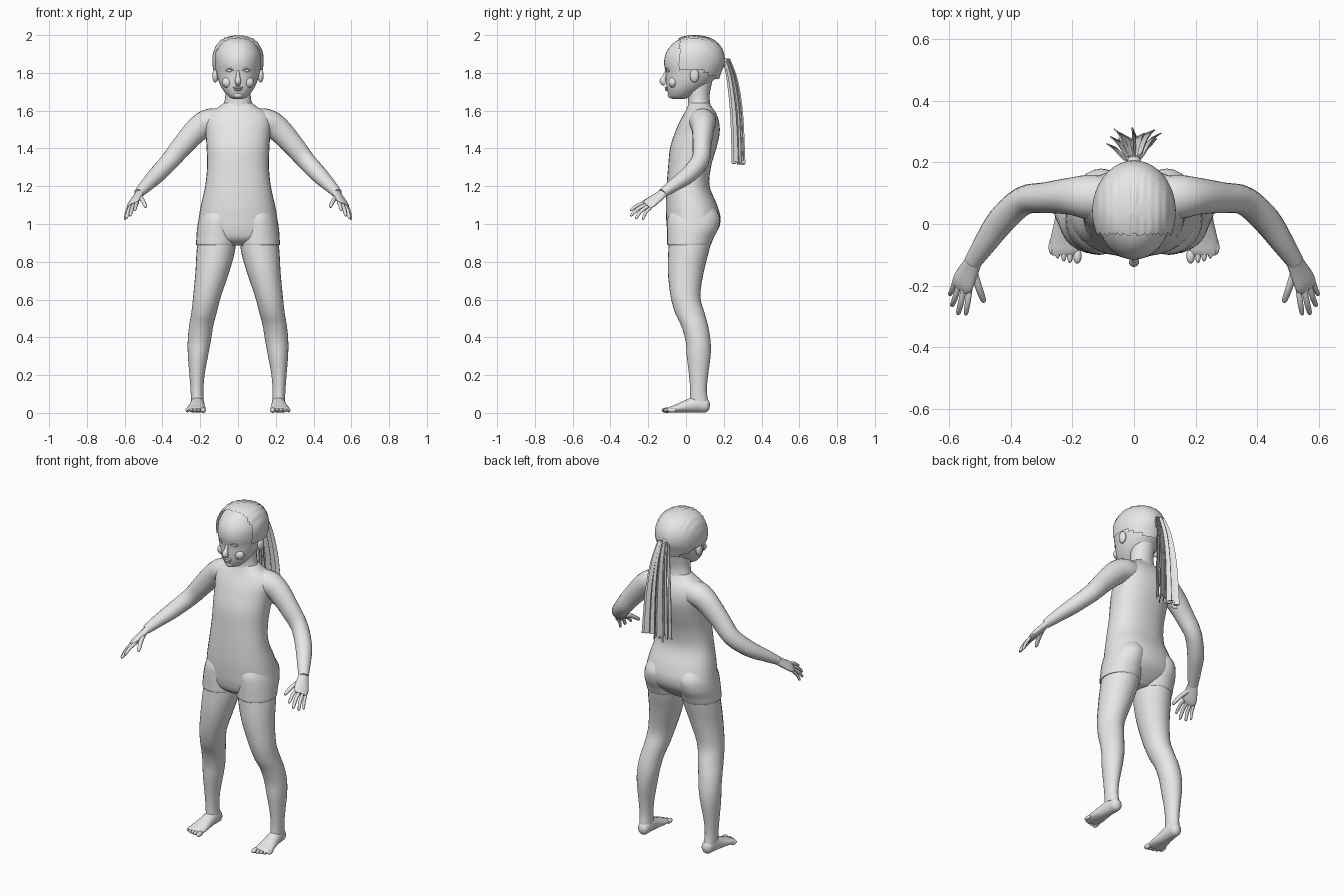
import bpy, bmesh, math, random
from mathutils import Vector

random.seed(4)
GREY = bpy.data.materials.new("light grey")
GREY.diffuse_color = (0.8, 0.8, 0.8, 1)


def finish(bm, name, angle=50):
    bmesh.ops.recalc_face_normals(bm, faces=bm.faces)
    me = bpy.data.meshes.new(name)
    bm.to_mesh(me)
    bm.free()
    me.materials.append(GREY)
    ob = bpy.data.objects.new(name, me)
    bpy.context.collection.objects.link(ob)
    bpy.ops.object.select_all(action='DESELECT')
    ob.select_set(True)
    bpy.context.view_layer.objects.active = ob
    bpy.ops.object.shade_smooth_by_angle(angle=math.radians(angle))
    return ob


def smooth_rows(rows, steps):
    """Catmull-Rom interpolation between rows of numbers."""
    out = []
    for i in range(len(rows) - 1):
        a, b, c, d = (rows[max(0, min(len(rows) - 1, i + k))] for k in (-1, 0, 1, 2))
        for s in range(steps):
            t = s / steps
            out.append([0.5 * (2*q + (r-p)*t + (2*p-5*q+4*r-w)*t*t + (3*q-p-3*r+w)*t**3)
                        for p, q, r, w in zip(a, b, c, d)])
    return out + [list(rows[-1])]


def bridge_rings(bm, rings):
    n = len(rings[0])
    for a, b in zip(rings, rings[1:]):
        for i in range(n):
            bm.faces.new((a[i], a[(i+1) % n], b[(i+1) % n], b[i]))
    bm.faces.new(rings[0])
    bm.faces.new(rings[-1])


def stack(name, rows, sides=32, steps=4, power=2.0, mirror=1, keep=None):
    """Level rings: z, centre x, front y, back y, half width."""
    bm = bmesh.new()
    rings = []
    for z, cx, y0, y1, rx in smooth_rows(rows, steps):
        ring = []
        for k in range(sides):
            a = 2 * math.pi * k / sides
            c, s = math.cos(a), math.sin(a)
            x = math.copysign(abs(c) ** (2/power), c) * rx
            y = math.copysign(abs(s) ** (2/power), s) * (y1-y0) / 2
            ring.append(bm.verts.new((mirror*(cx+x), (y0+y1)/2 + y, z)))
        rings.append(ring)
    bridge_rings(bm, rings)
    if keep:
        drop = [f for f in bm.faces if not keep(f.calc_center_median())]
        bmesh.ops.delete(bm, geom=drop, context='FACES')
    return finish(bm, name)


def limb(name, rows, side=(0, 0, 1), sides=16, steps=4, mirror=1):
    """Tube along a path: x, y, z, radius along side, radius across."""
    bm = bmesh.new()
    pts = smooth_rows(rows, steps)
    rings = []
    for i, r in enumerate(pts):
        t = Vector(pts[min(i+1, len(pts)-1)][:3]) - Vector(pts[max(i-1, 0)][:3])
        t.normalize()
        u = Vector(side)
        u = (u - t * u.dot(t)).normalized()
        v = t.cross(u)
        ring = []
        for k in range(sides):
            a = 2 * math.pi * k / sides
            p = Vector(r[:3]) + u*math.cos(a)*r[3] + v*math.sin(a)*r[4]
            ring.append(bm.verts.new((mirror*p.x, p.y, p.z)))
        rings.append(ring)
    bridge_rings(bm, rings)
    return finish(bm, name)


def blob(name, loc, size):
    bm = bmesh.new()
    bmesh.ops.create_uvsphere(bm, u_segments=16, v_segments=10, radius=1)
    for v in bm.verts:
        v.co = Vector(loc) + Vector(a*b for a, b in zip(v.co, size))
    return finish(bm, name)


# Plain fitted one-piece suit over the trunk
stack("bodysuit", [
    (0.885, 0, -0.04, 0.08, 0.06), (0.92, 0, -0.085, 0.125, 0.165),
    (0.97, 0, -0.10, 0.17, 0.212), (1.03, 0, -0.105, 0.183, 0.208),
    (1.10, 0, -0.107, 0.165, 0.196), (1.20, 0, -0.103, 0.125, 0.174),
    (1.30, 0, -0.095, 0.132, 0.164), (1.40, 0, -0.085, 0.16, 0.166),
    (1.48, 0, -0.06, 0.178, 0.172), (1.54, 0, -0.035, 0.175, 0.178),
    (1.585, 0, -0.01, 0.16, 0.16), (1.615, 0, 0.005, 0.14, 0.11),
    (1.64, 0, 0.015, 0.125, 0.075)], power=2.25)

# Neck and head
stack("neck", [(1.58, 0, 0.0, 0.14, 0.085), (1.63, 0, 0.01, 0.13, 0.076),
               (1.68, 0, 0.01, 0.125, 0.067), (1.76, 0, 0.0, 0.14, 0.07)], sides=24)
HEAD = [
    (1.662, 0, -0.07, -0.01, 0.025), (1.675, 0, -0.088, 0.03, 0.05),
    (1.71, 0, -0.10, 0.085, 0.08), (1.75, 0, -0.105, 0.135, 0.10),
    (1.80, 0, -0.107, 0.175, 0.114), (1.85, 0, -0.116, 0.193, 0.121),
    (1.90, 0, -0.108, 0.19, 0.119), (1.945, 0, -0.08, 0.168, 0.10),
    (1.975, 0, -0.04, 0.13, 0.072), (1.992, 0, 0.015, 0.07, 0.025)]
stack("head", HEAD, sides=40)

# Facial features
limb("nose", [(0, -0.104, 1.81, 0.007, 0.007), (0, -0.114, 1.78, 0.011, 0.011),
              (0, -0.122, 1.756, 0.017, 0.018), (0, -0.108, 1.742, 0.012, 0.013)],
     side=(1, 0, 0))
blob("upper_lip", (0, -0.101, 1.722), (0.027, 0.012, 0.006))
blob("lower_lip", (0, -0.099, 1.711), (0.022, 0.013, 0.007))
blob("chin", (0, -0.077, 1.683), (0.028, 0.02, 0.018))
for m in (1, -1):
    blob("eye", (m*0.043, -0.092, 1.812), (0.018, 0.012, 0.009))
    limb("eyelid", [(0.022, -0.104, 1.812, 0.003, 0.003), (0.043, -0.103, 1.823, 0.004, 0.004),
                    (0.064, -0.089, 1.812, 0.003, 0.003)], sides=8, mirror=m)
    blob("cheek", (m*0.052, -0.068, 1.75), (0.034, 0.025, 0.03))
    blob("ear", (m*0.12, 0.045, 1.785), (0.016, 0.024, 0.036))


# Hair cap open over the face, with lightly ribbed surface
def hair_area(p):
    low = 1.81 if p.y < 0.09 else 1.81 - (p.y - 0.09) * 0.5
    return p.y > -0.035 and p.z > low


cap = [(1.74, 0, -0.11, 0.165, 0.106)] + [
    (z + 0.002, x, y0 - 0.01, y1 + 0.012, w + 0.014) for z, x, y0, y1, w in HEAD[4:-1]]
cap += [(1.992, 0, -0.01, 0.10, 0.05), (2.0, 0, 0.035, 0.055, 0.008)]
hair = stack("hair_cap", cap, sides=64, steps=4, keep=hair_area)
for v in hair.data.vertices:
    v.co *= 1 + 0.0012 * math.sin(v.co.x * 260)
    v.co.z = min(v.co.z, 2.0)

# Ponytail: flat strips fanning out from the tie
blob("hair_tie", (0, 0.205, 1.855), (0.022, 0.018, 0.024))
for i in range(15):
    f = i / 7 - 1
    layer = (i * 2 % 5) / 4
    end = 1.31 + random.uniform(0, 0.03)
    bm = bmesh.new()
    rows = smooth_rows([(f*0.025, 0.205 + 0.02*layer, 1.855 + 0.02*layer),
                        (f*0.043, 0.225 + 0.04*layer, 1.76),
                        (f*0.062, 0.245 + 0.045*layer, 1.58),
                        (f*0.075, 0.255 + 0.045*layer, end)], 4)
    twist = random.uniform(0.3, 1.2) * (1 if f > 0 else -1)
    rings = []
    for j, (x, y, z) in enumerate(rows):
        w = 0.008 + 0.008 * j / len(rows)
        dx, dy = math.cos(twist), math.sin(twist)
        rings.append([bm.verts.new((x + a*w*dx - b*0.002*dy, y + a*w*dy + b*0.002*dx, z))
                      for a, b in ((-1, -1), (1, -1), (1, 1), (-1, 1))])
    bridge_rings(bm, rings)
    finish(bm, "ponytail_strip", 30)

for m in (1, -1):
    # Arm and palm
    limb("arm", [(0.08, 0.085, 1.545, 0.065, 0.07), (0.15, 0.088, 1.54, 0.07, 0.072),
                 (0.21, 0.09, 1.505, 0.066, 0.06), (0.29, 0.085, 1.42, 0.057, 0.05),
                 (0.36, 0.075, 1.335, 0.05, 0.047), (0.43, 0.012, 1.26, 0.044, 0.046),
                 (0.485, -0.065, 1.205, 0.034, 0.037), (0.525, -0.125, 1.163, 0.024, 0.028)],
         sides=20, mirror=m)
    across = (0.75, 0.45, -0.45)
    limb("palm", [(0.515, -0.11, 1.173, 0.026, 0.02), (0.533, -0.145, 1.145, 0.034, 0.018),
                  (0.555, -0.19, 1.112, 0.041, 0.016), (0.563, -0.21, 1.098, 0.034, 0.01)],
         side=across, mirror=m)
    # Fingers and thumb
    for base, tip, r in (((0.533, -0.205, 1.115), (0.547, -0.297, 1.072), 0.0095),
                         ((0.552, -0.207, 1.104), (0.572, -0.295, 1.043), 0.010),
                         ((0.570, -0.202, 1.094), (0.592, -0.268, 1.028), 0.0095),
                         ((0.582, -0.187, 1.086), (0.599, -0.232, 1.022), 0.0085),
                         ((0.523, -0.145, 1.148), (0.487, -0.255, 1.09), 0.012)):
        b, t = Vector(base), Vector(tip)
        mid = b.lerp(t, 0.5) + Vector((0, -0.004, 0.006))
        limb("finger", [(*b, r, r), (*mid, r, r), (*b.lerp(t, 0.9), r*0.8, r*0.8),
                        (*t, r*0.25, r*0.25)], sides=10, steps=3, mirror=m)

    # Leg
    stack("leg", [
        (0.06, 0.215, 0.02, 0.118, 0.034), (0.12, 0.217, 0.022, 0.11, 0.034),
        (0.20, 0.217, 0.016, 0.117, 0.040), (0.30, 0.212, 0.004, 0.13, 0.053),
        (0.38, 0.205, -0.002, 0.13, 0.061), (0.46, 0.195, -0.025, 0.117, 0.064),
        (0.53, 0.18, -0.058, 0.098, 0.067), (0.62, 0.163, -0.082, 0.076, 0.074),
        (0.75, 0.135, -0.096, 0.095, 0.09), (0.87, 0.116, -0.093, 0.125, 0.102),
        (0.98, 0.105, -0.085, 0.15, 0.095)], sides=28, mirror=m)
    # Short suit leg ending in a hem
    stack("suit_leg", [(0.888, 0.115, -0.094, 0.126, 0.102), (0.893, 0.115, -0.1, 0.133, 0.107),
                       (0.93, 0.113, -0.1, 0.148, 0.107), (0.98, 0.112, -0.1, 0.172, 0.104),
                       (1.04, 0.105, -0.095, 0.178, 0.097), (1.1, 0.10, -0.06, 0.14, 0.07)],
          sides=28, mirror=m)
    # Foot and toes
    limb("foot", [(0.212, 0.125, 0.032, 0.012, 0.014), (0.212, 0.11, 0.035, 0.03, 0.034),
                  (0.214, 0.065, 0.046, 0.036, 0.044), (0.217, 0.01, 0.036, 0.041, 0.035),
                  (0.221, -0.05, 0.023, 0.05, 0.022), (0.224, -0.085, 0.017, 0.049, 0.015),
                  (0.224, -0.1, 0.015, 0.042, 0.009)],
         side=(1, 0, 0), sides=20, mirror=m)
    for k in range(5):
        x = 0.184 + 0.02*k + (0.004 if k else 0)
        blob("toe", (m*x, -0.103 + 0.003*k*k*0.6, 0.014),
             (0.014 if k == 0 else 0.0095, 0.026, 0.014 if k == 0 else 0.011))
